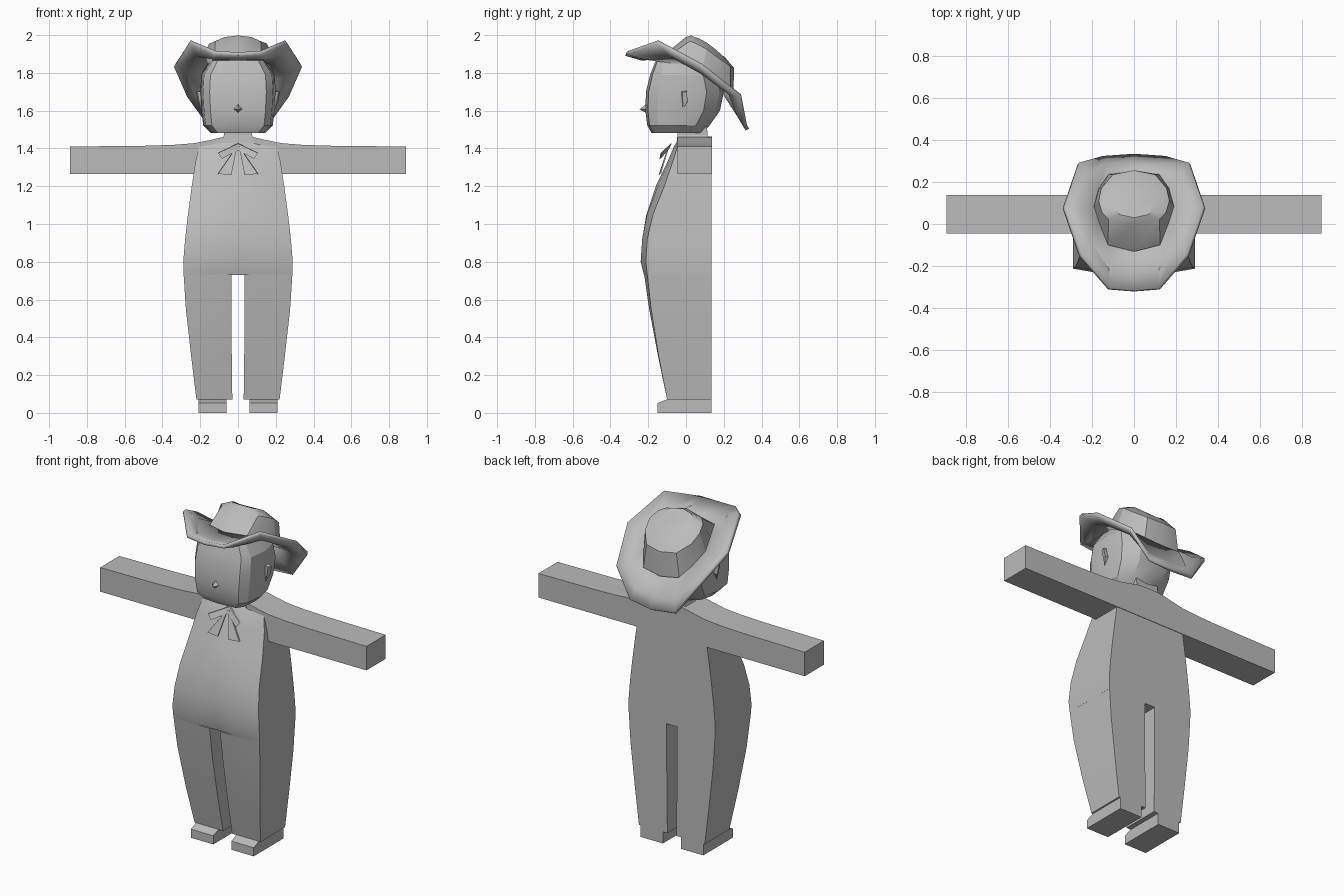
import bpy, bmesh, math
from mathutils import Vector

if "Cube" in bpy.data.objects:
    bpy.data.objects.remove(bpy.data.objects["Cube"])

grey = bpy.data.materials.new("plain_grey")
grey.diffuse_color = (0.5, 0.5, 0.5, 1)
grey.use_nodes = True
grey.node_tree.nodes["Principled BSDF"].inputs["Base Color"].default_value = grey.diffuse_color


def add(name, bm, smooth=0):
    bmesh.ops.recalc_face_normals(bm, faces=bm.faces)
    me = bpy.data.meshes.new(name)
    bm.to_mesh(me)
    bm.free()
    ob = bpy.data.objects.new(name, me)
    bpy.context.collection.objects.link(ob)
    me.materials.append(grey)
    if smooth:
        bpy.ops.object.select_all(action='DESELECT')
        ob.select_set(True)
        bpy.context.view_layer.objects.active = ob
        bpy.ops.object.shade_smooth_by_angle(angle=math.radians(smooth))
    return ob


def loft(name, rings, smooth=0, caps=(True, True)):
    """Skin closed rings of equal length."""
    bm = bmesh.new()
    vs = [[bm.verts.new(p) for p in r] for r in rings]
    n = len(vs[0])
    for a, b in zip(vs, vs[1:]):
        for i in range(n):
            j = (i + 1) % n
            bm.faces.new((a[i], a[j], b[j], b[i]))
    if caps[0]:
        bm.faces.new(vs[0])
    if caps[1]:
        bm.faces.new(vs[-1])
    return add(name, bm, smooth)


def mirror_ring(half):
    """Half ring starting and ending on x = 0, closed on the other side."""
    return half + [(-x, y, z) for x, y, z in half[-2:0:-1]]


def plate(name, pts, offset):
    """Thin plate: flat polygon pushed along an offset vector."""
    o = Vector(offset)
    return loft(name, [pts, [tuple(Vector(p) + o) for p in pts]])


# Torso: z, half width, corner y, bulge y, centre y
torso = [(0.73, .288, -.205, -.222, -.205), (0.80, .29, -.212, -.24, -.225),
         (0.92, .28, -.205, -.232, -.226), (1.05, .265, -.175, -.207, -.21),
         (1.20, .245, -.115, -.15, -.16), (1.33, .225, -.07, -.09, -.098),
         (1.41, .205, -.045, -.058, -.064), (1.44, .14, -.02, -.04, -.045)]
loft("torso", [mirror_ring([(0, c, z), (w * .45, m, z), (w, s, z), (w, .135, z),
                            (0, .135, z)]) for z, w, s, m, c in torso], 35)

# Legs and feet
for s, side in ((1, "right"), (-1, "left")):
    legs = [(.07, .03, .22, -.10, -.10), (.30, .033, .248, -.148, -.145),
            (.55, .035, .276, -.195, -.185), (.735, .035, .288, -.222, -.205)]
    loft(side + "_leg", [[(s * a, f, z), (s * b * .45, f, z), (s * b, c, z),
                          (s * b, .135, z), (s * a, .135, z)]
                         for z, a, b, f, c in legs], 35)
    foot = [(-.15, 0), (-.15, .052), (-.10, .072), (.135, .072), (.135, 0)]
    loft(side + "_foot", [[(s * x, y, z) for y, z in foot] for x in (.06, .21)])

# Arms and shoulders: one profile extruded front to back
top = [(0, 1.462), (.08, 1.46), (.15, 1.444), (.23, 1.428), (.34, 1.419),
       (.5, 1.414), (.89, 1.41)]
arm = top + [(.89, 1.265), (0, 1.265)]
arm = arm + [(-x, z) for x, z in arm[-2:0:-1]]
loft("arms", [[(x, y, z) for x, z in arm] for y in (-.045, .138)], 30)

# Neck
loft("neck", [[(-w, f, z), (w, f, z), (w, b, z), (-w, b, z)]
              for z, w, f, b in ((1.43, .09, -.05, .125), (1.47, .075, -.045, .115),
                                 (1.52, .075, -.045, .11))])

# Head: z, width scale, front y, back y
head = [(1.482, .72, -.183, .09), (1.522, .92, -.205, .125), (1.60, .97, -.215, .18),
        (1.70, 1.0, -.212, .20), (1.79, .97, -.19, .17), (1.865, .72, -.16, .09)]
section = [(0, 0), (.15, .035), (.185, .16), (.20, .5), (.175, .78), (.1, .95), (0, 1)]
loft("head", [mirror_ring([(x * w, f + t * (b - f), z) for x, t in section])
              for z, w, f, b in head], 25)

# Nose
bm = bmesh.new()
tip = bm.verts.new((0, -.246, 1.607))
base = [bm.verts.new(p) for p in ((0, -.205, 1.64), (.028, -.205, 1.61),
                                  (0, -.205, 1.585), (-.028, -.205, 1.61))]
for i in range(4):
    bm.faces.new((base[i], base[(i + 1) % 4], tip))
bm.faces.new(base)
add("nose", bm)

for s, side in ((1, "right"), (-1, "left")):
    # Closed eyes: two thin lines
    for z, a, b, n in ((1.718, .03, .12, "upper_lid"), (1.697, .045, .11, "lower_lid")):
        ya, yb = (-.213 + x * .093 / .15 for x in (a, b))
        plate(side + "_" + n, [(s * a, ya, z), (s * b, yb, z), (s * b, yb, z + .005),
                               (s * a, ya, z + .005)], (0, -.006, 0))
    # Ear wedge
    loft(side + "_ear", [[(s * .18, -.03, 1.705), (s * .18, .0, 1.71),
                          (s * .18, .01, 1.65), (s * .18, -.02, 1.60)],
                         [(s * .215, -.02, 1.70), (s * .222, .005, 1.70),
                          (s * .213, .008, 1.65), (s * .198, -.015, 1.61)]])
    # Bow loop and tail on the chest
    plate(side + "_bow_loop", [(0, -.082, 1.425), (s * .105, -.135, 1.375),
                               (s * .085, -.14, 1.345), (0, -.10, 1.39)], (0, .008, .003))
    plate(side + "_bow_tail", [(s * .005, -.095, 1.41), (s * .105, -.14, 1.265),
                               (s * .035, -.145, 1.26)], (0, .008, .003))

# Hat brim: tilted, sides curled up
inner = [(0, -.13, 1.885), (.125, -.10, 1.885), (.165, 0, 1.85), (.19, .08, 1.805),
         (.165, .17, 1.745), (.12, .235, 1.69), (0, .25, 1.675)]
outer = [(0, -.318, 1.90), (.12, -.308, 1.907), (.255, -.15, 1.965), (.335, .08, 1.84),
         (.265, .285, 1.68), (.15, .315, 1.515), (0, .325, 1.50)]
inner, outer = mirror_ring(inner), mirror_ring(outer)
mid = [tuple(Vector(a).lerp(Vector(b), .55) - Vector((0, 0, .018)))
       for a, b in zip(inner, outer)]
brim = loft("hat_brim", [outer, mid, inner], 30, (False, False))
solid = brim.modifiers.new("thickness", 'SOLIDIFY')
solid.thickness = .02
solid.offset = 0

# Hat crown
upper = [(0, .0, 1.99), (.12, .02, 1.968), (.152, .055, 1.955), (.168, .11, 1.925),
         (.155, .17, 1.88), (.10, .235, 1.835), (0, .255, 1.825)]
lip = [(0, .03, 1.998), (.07, .045, 1.99), (.085, .07, 1.982), (.095, .11, 1.96),
       (.085, .15, 1.93), (.06, .195, 1.89), (0, .205, 1.885)]
loft("hat_crown", [inner, mirror_ring(upper), mirror_ring(lip)], 28, (False, True))
